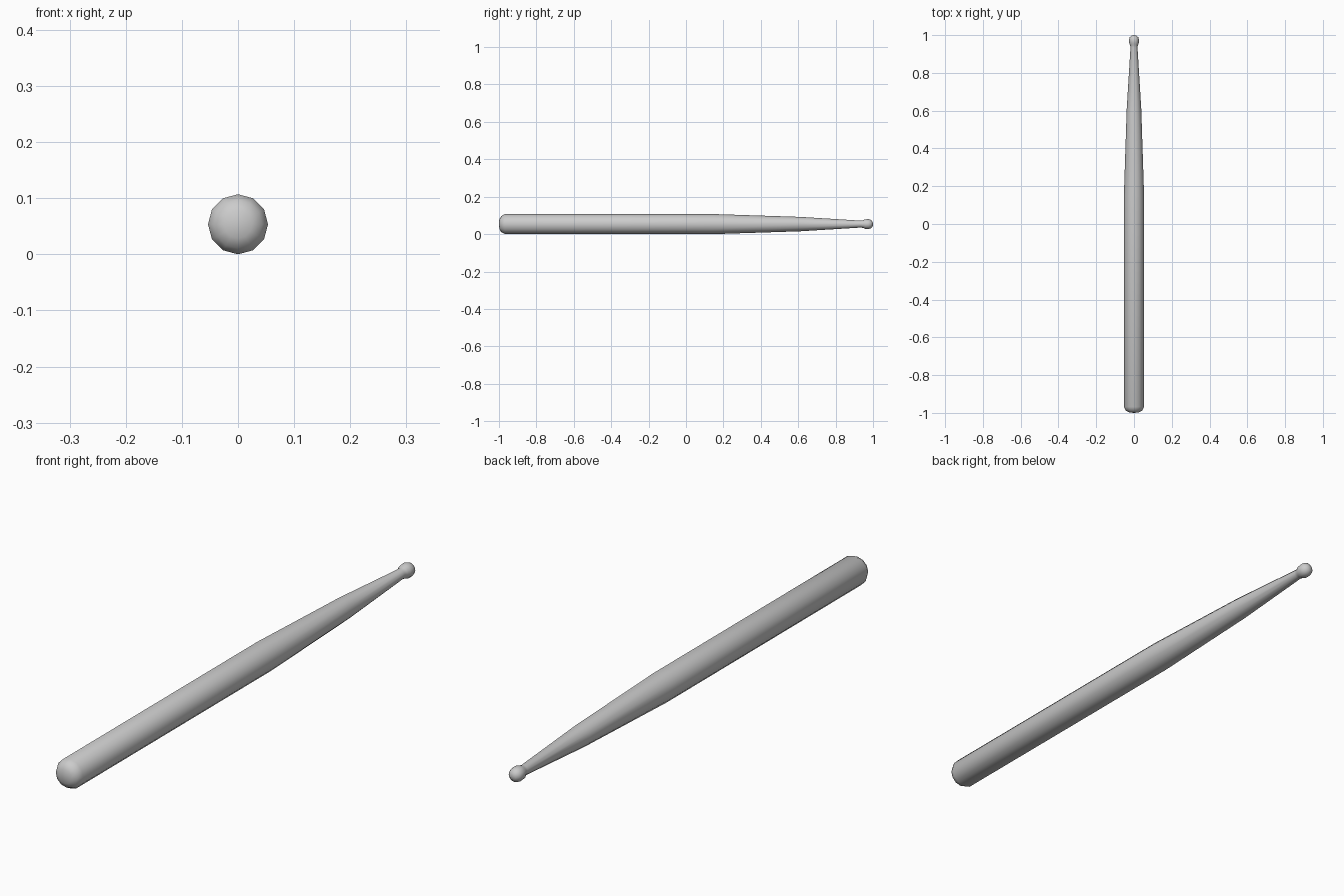
import bpy, bmesh, math

if "Cube" in bpy.data.objects:
    bpy.data.objects.remove(bpy.data.objects["Cube"])

SIDES = 12
RADIUS = 0.0535

# Stick outline as (y, radius): rounded butt, straight grip, tapered shoulder, neck, bead tip
PROFILE = [
    (-1.0, 0.0), (-0.998, 0.025), (-0.988, 0.043), (-0.968, RADIUS),
    (0.15, RADIUS), (0.61, 0.0385), (0.935, 0.0185),
    (0.947, 0.0205), (0.958, 0.0255), (0.975, 0.0265), (0.989, 0.0225),
    (0.998, 0.012), (1.0, 0.0),
]


def lathe_y(name, profile, sides, height):
    """Revolve a closed-ended outline around a line parallel to y."""
    bm = bmesh.new()
    rings = []
    for y, r in profile:
        if r == 0:
            rings.append([bm.verts.new((0, y, height))] * sides)
        else:
            rings.append([bm.verts.new((r * math.cos(2 * math.pi * i / sides), y,
                                        height + r * math.sin(2 * math.pi * i / sides)))
                          for i in range(sides)])
    for a, b in zip(rings, rings[1:]):
        for i in range(sides):
            j = (i + 1) % sides
            bm.faces.new(list(dict.fromkeys((a[i], b[i], b[j], a[j]))))
    bmesh.ops.recalc_face_normals(bm, faces=bm.faces)
    for f in bm.faces:
        f.smooth = True
    mesh = bpy.data.meshes.new(name)
    bm.to_mesh(mesh)
    bm.free()
    obj = bpy.data.objects.new(name, mesh)
    bpy.context.collection.objects.link(obj)
    return obj


# Whole drumstick in one turned piece
lathe_y("drumstick", PROFILE, SIDES, RADIUS)
